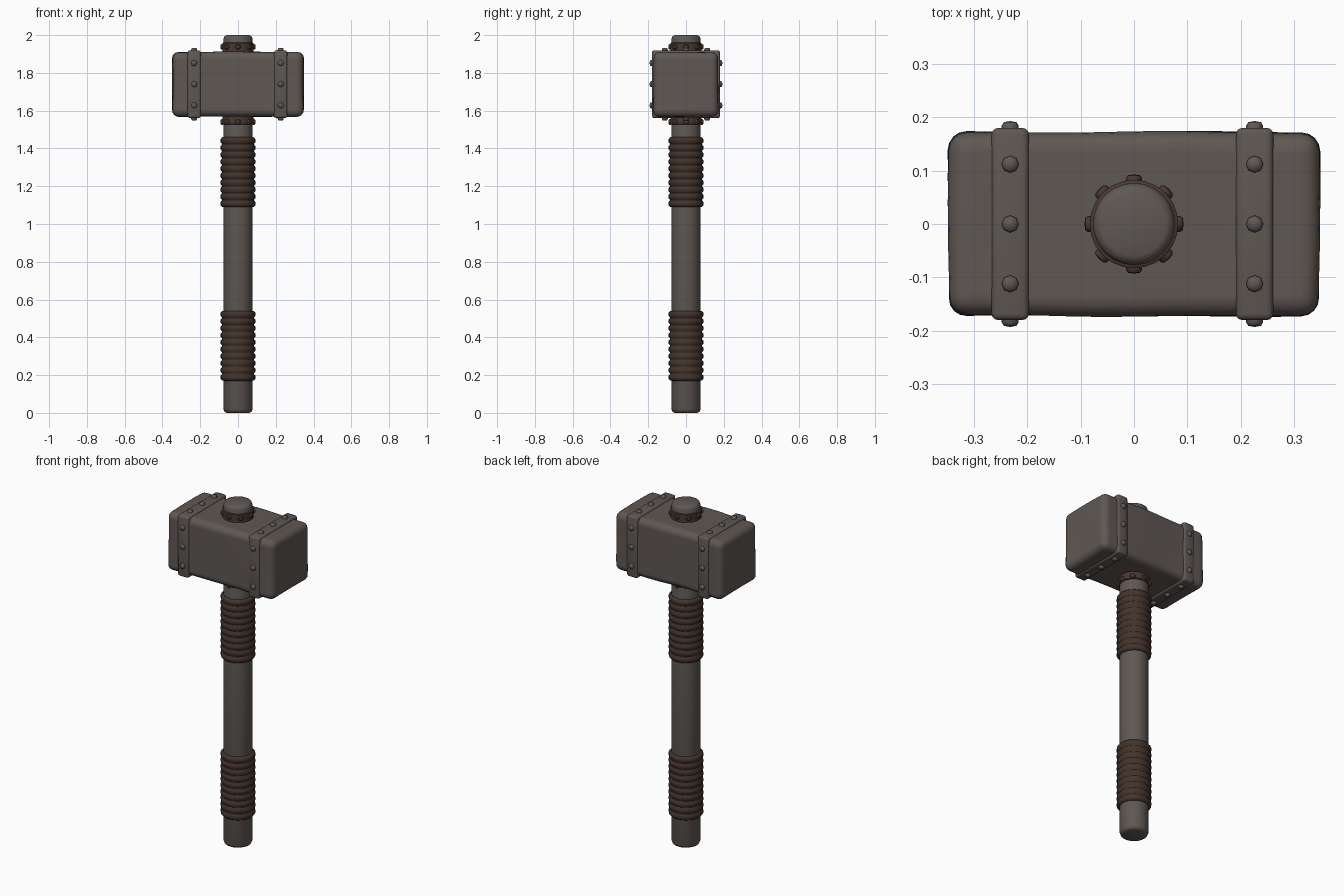
import bpy, bmesh, math
from mathutils import Vector

if "Cube" in bpy.data.objects:
    bpy.data.objects.remove(bpy.data.objects["Cube"])


def material(name, rgb):
    m = bpy.data.materials.new(name)
    m.diffuse_color = (*rgb, 1)
    m.use_nodes = True
    m.node_tree.nodes["Principled BSDF"].inputs["Base Color"].default_value = m.diffuse_color
    return m


STEEL = material("weathered steel", (0.115, 0.098, 0.088))
LEATHER = material("brown leather", (0.056, 0.034, 0.025))
COLLAR = material("rusty collar", (0.066, 0.040, 0.029))


def finish(bm, name, mat, angle=40):
    bmesh.ops.recalc_face_normals(bm, faces=bm.faces)
    me = bpy.data.meshes.new(name)
    bm.to_mesh(me)
    bm.free()
    me.materials.append(mat)
    ob = bpy.data.objects.new(name, me)
    bpy.context.collection.objects.link(ob)
    bpy.ops.object.select_all(action='DESELECT')
    ob.select_set(True)
    bpy.context.view_layer.objects.active = ob
    bpy.ops.object.shade_smooth_by_angle(angle=math.radians(angle))
    return ob


def lathe(name, profile, mat, sides=24, angle=40):
    """Revolve (radius, z) points about z and cap both ends."""
    bm = bmesh.new()
    rings = [[bm.verts.new((r * math.cos(2 * math.pi * i / sides),
                            r * math.sin(2 * math.pi * i / sides), z))
              for i in range(sides)] for r, z in profile]
    for a, b in zip(rings, rings[1:]):
        for i in range(sides):
            j = (i + 1) % sides
            bm.faces.new((a[i], a[j], b[j], b[i]))
    bm.faces.new(rings[0][::-1])
    bm.faces.new(rings[-1])
    return finish(bm, name, mat, angle)


def rounded_block(bm, center, size, radius, segments):
    """Box with bevelled edges."""
    tmp = bmesh.new()
    bmesh.ops.create_cube(tmp, size=1)
    for v in tmp.verts:
        v.co = Vector(v.co[i] * size[i] for i in range(3))
    bmesh.ops.bevel(tmp, geom=tmp.edges[:], offset=radius, segments=segments,
                    profile=0.5, affect='EDGES')
    bmesh.ops.translate(tmp, verts=tmp.verts, vec=center)
    me = bpy.data.meshes.new("tmp")
    tmp.to_mesh(me)
    tmp.free()
    bm.from_mesh(me)
    bpy.data.meshes.remove(me)


def add_rivet(bm, pos, normal, radius, height, sides=8):
    """Domed stud that starts at pos and rises along normal."""
    q = Vector(normal).to_track_quat('Z', 'Y')
    levels = [(1, -0.3), (1, 0.4), (0.75, 0.85)]
    rings = [[bm.verts.new(Vector(pos) + q @ Vector((
        radius * s * math.cos(2 * math.pi * i / sides),
        radius * s * math.sin(2 * math.pi * i / sides), height * h)))
        for i in range(sides)] for s, h in levels]
    for a, b in zip(rings, rings[1:]):
        for i in range(sides):
            j = (i + 1) % sides
            bm.faces.new((a[i], a[j], b[j], b[i]))
    tip = bm.verts.new(Vector(pos) + q @ Vector((0, 0, height)))
    for i in range(sides):
        bm.faces.new((rings[-1][i], rings[-1][(i + 1) % sides], tip))
    bm.faces.new(rings[0][::-1])


HEAD_Z = 1.74

# Shaft with rounded ends
lathe("shaft", [(0.06, 0), (0.071, 0.005), (0.077, 0.02), (0.077, 1.98),
                (0.071, 1.995), (0.06, 2.0)], STEEL, 24, 60)

# Ribbed leather grips
for name, z0 in (("lower_grip", 0.17), ("upper_grip", 1.09)):
    ribs, step = 10, 0.037
    prof = [(0.076, z0)]
    for k in range(ribs):
        z = z0 + k * step
        prof += [(0.084, z + 0.001), (0.092, z + 0.010),
                 (0.092, z + 0.027), (0.084, z + 0.036)]
    prof.append((0.076, z0 + ribs * step))
    lathe(name, prof, LEATHER, 24, 50)

# Studded collars above and below the head
for name, z0, z1 in (("lower_collar", 1.525, 1.59), ("upper_collar", 1.89, 1.962)):
    lathe(name, [(0.076, z0), (0.083, z0 + 0.004), (0.083, z1 - 0.004),
                 (0.076, z1)], COLLAR, 24, 40)
    bm = bmesh.new()
    zc = 1.54 if z0 < 1.7 else 1.938
    for k in range(8):
        a = k * math.pi / 4
        n = Vector((math.cos(a), math.sin(a), 0))
        add_rivet(bm, n * 0.082 + Vector((0, 0, zc)), n, 0.015, 0.011)
    finish(bm, name + "_studs", COLLAR)

# Heavy head with gently worn, uneven sides
bm = bmesh.new()
rounded_block(bm, (0, 0, 0), (0.694, 0.344, 0.342), 0.034, 4)
for axis, cuts in ((0, 16), (1, 6), (2, 6)):
    half = (0.30, 0.13, 0.13)[axis]
    for k in range(cuts + 1):
        co, no = Vector((0, 0, 0)), Vector((0, 0, 0))
        co[axis], no[axis] = -half + 2 * half * k / cuts, 1
        bmesh.ops.bisect_plane(bm, geom=bm.verts[:] + bm.edges[:] + bm.faces[:],
                               plane_co=co, plane_no=no, dist=1e-5)
for v in bm.verts:
    x, y, z = v.co
    wear = 0.003 * math.sin(11 * x + 7 * z + 0.5) + 0.002 * math.cos(17 * x - 9 * y)
    v.co.y *= 1 + wear * 3
    v.co.z *= 1 + wear * 3
    v.co.x *= 1 + 0.006 * math.sin(13 * y + 9 * z)
bmesh.ops.translate(bm, verts=bm.verts, vec=(0, 0, HEAD_Z))
finish(bm, "hammer_head", STEEL, 60)

# Bands around the head, with three rivets on each side
for name, x in (("left_band", -0.232), ("right_band", 0.226)):
    bm = bmesh.new()
    rounded_block(bm, (x, 0, HEAD_Z), (0.07, 0.360, 0.358), 0.012, 3)
    finish(bm, name, STEEL, 50)
    bm = bmesh.new()
    for n, t in (((0, 1, 0), (0, 0, 1)), ((0, -1, 0), (0, 0, 1)),
                 ((0, 0, 1), (0, 1, 0)), ((0, 0, -1), (0, 1, 0))):
        for off in (-0.112, 0, 0.112):
            pos = Vector((x, 0, HEAD_Z)) + Vector(n) * 0.178 + Vector(t) * off
            add_rivet(bm, pos, n, 0.016, 0.015)
    finish(bm, name + "_rivets", STEEL, 50)
